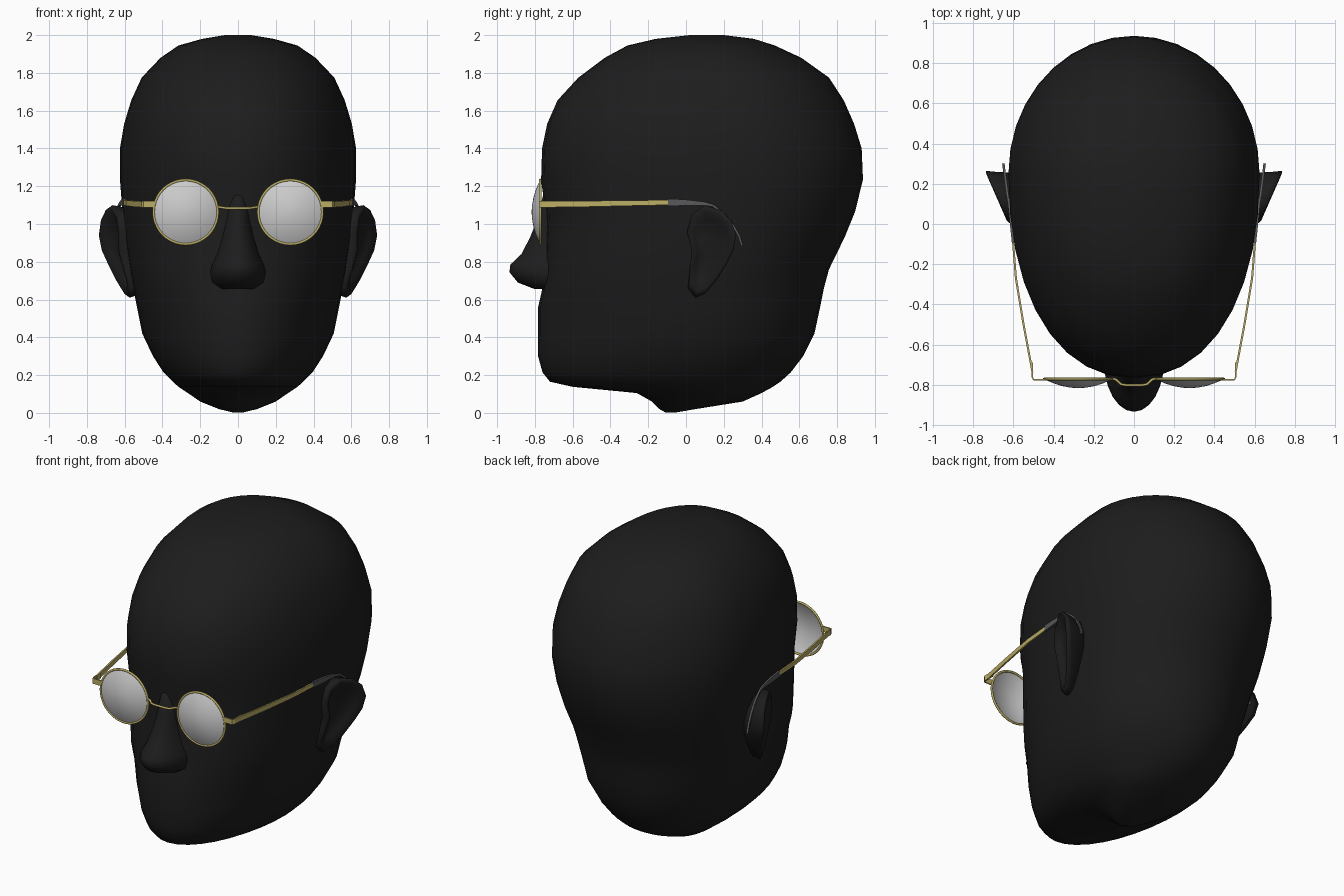
import bpy, bmesh, math
from mathutils import Vector

if "Cube" in bpy.data.objects:
    bpy.data.objects.remove(bpy.data.objects["Cube"])


def material(name, rgb):
    m = bpy.data.materials.new(name)
    m.diffuse_color = (*rgb, 1)
    m.use_nodes = True
    m.node_tree.nodes["Principled BSDF"].inputs["Base Color"].default_value = m.diffuse_color
    return m


BLACK = material("matte_black", (0.012, 0.012, 0.012))
GOLD = material("brass", (0.50, 0.42, 0.13))
DARK = material("dark_grey", (0.10, 0.10, 0.105))


def loft(name, rings, mat=None, caps=(True, True), smooth=True):
    """Skin a series of closed rings that all have the same point count."""
    bm = bmesh.new()
    vs = [[bm.verts.new(p) for p in r] for r in rings]
    n = len(rings[0])
    for a, b in zip(vs, vs[1:]):
        for i in range(n):
            j = (i + 1) % n
            bm.faces.new((a[i], a[j], b[j], b[i]))
    if caps[0]:
        bm.faces.new(vs[0])
    if caps[1]:
        bm.faces.new(vs[-1])
    bmesh.ops.recalc_face_normals(bm, faces=bm.faces)
    me = bpy.data.meshes.new(name)
    bm.to_mesh(me)
    bm.free()
    for p in me.polygons:
        p.use_smooth = smooth
    if mat:
        me.materials.append(mat)
    ob = bpy.data.objects.new(name, me)
    bpy.context.collection.objects.link(ob)
    return ob


def ribbon(name, pts, t, mat):
    """Flat strip along (x, y, z, height) points, thickness t."""
    rings = []
    for i, p in enumerate(pts):
        a, b = pts[max(i - 1, 0)], pts[min(i + 1, len(pts) - 1)]
        tan = (Vector(b[:3]) - Vector(a[:3])).normalized()
        side = tan.cross(Vector((0, 0, 1))).normalized()
        up = side.cross(tan)
        c, h = Vector(p[:3]), p[3] / 2
        rings.append([c + side * (u * t / 2) + up * (v * h)
                      for u, v in ((-1, -1), (1, -1), (1, 1), (-1, 1))])
    return loft(name, rings, mat, smooth=False)


def power(v, e):
    return math.copysign(abs(v) ** e, v)


# Head: horizontal sections (z, half width, front y, back y)
HEAD = [(0.003, .03, -.11, -.05), (.02, .10, -.14, .05), (.06, .20, -.18, .30),
        (.105, .265, -.26, .40), (.138, .315, -.60, .46), (.165, .345, -.72, .50),
        (.215, .395, -.76, .555), (.30, .45, -.783, .62), (.42, .507, -.783, .68),
        (.56, .535, -.783, .71), (.66, .555, -.76, .73), (.76, .575, -.75, .757),
        (.93, .60, -.745, .84), (1.065, .612, -.745, .895), (1.235, .625, -.767, .937),
        (1.40, .625, -.762, .93), (1.53, .603, -.735, .89), (1.655, .565, -.68, .835),
        (1.775, .51, -.57, .757), (1.88, .41, -.43, .61), (1.945, .315, -.31, .47),
        (1.98, .19, -.16, .36), (2.0, .07, .02, .20)]
N = 36
rings = []
for z, w, f, b in HEAD:
    c = f + (b - f) * 0.6
    ring = []
    for i in range(N):
        a = 2 * math.pi * i / N
        s, k = math.sin(a), math.cos(a)
        e = 2 / (2.2 if z > 0.6 else 2.0) if s < 0 else 1
        x = w * power(k, e)
        y = c + power(s, e) * ((b - c) if s > 0 else (c - f))
        # shallow eye sockets
        if s < 0:
            y += .04 * math.exp(-((abs(x) - .25) / .1) ** 2 - ((z - 1.05) / .09) ** 2)
        ring.append((x, y, z))
    rings.append(ring)
loft("head", rings, BLACK)

# Nose: sections (z, tip y, half width)
NOSE = [(1.16, -.755, .05), (1.02, -.79, .07), (.93, -.825, .09), (.84, -.872, .115),
        (.785, -.93, .14), (.745, -.935, .15), (.69, -.89, .14), (.655, -.80, .10)]
rings = []
for z, tip, w in NOSE:
    rings.append([(w * math.cos(math.pi * i / 12),
                   -.68 + (tip + .68) * math.sin(math.pi * i / 12), z) for i in range(13)])
loft("nose", rings, BLACK)

# Ear outline in the side view (y, z)
EAR = [(.10, 1.10), (.18, 1.075), (.24, 1.02), (.265, .94), (.25, .86), (.21, .78),
       (.16, .70), (.10, .63), (.05, .61), (.01, .66), (.02, .76), (.03, .86),
       (.005, .96), (.03, 1.05)]


def ear_ring(s, scale, dx, flat=None):
    out = []
    for y, z in EAR:
        y, z = .13 + (y - .13) * scale, .88 + (z - .88) * scale
        x = .55 + .07 * min(max((z - .6) / .3, 0), 1) + .44 * y + dx
        out.append((s * (flat or x), y, z))
    return out


R, LX, LZ, LY = .17, .277, 1.063, -.772   # lens radius and centre
for s, side in ((-1, "left"), (1, "right")):
    loft(side + "_ear", [ear_ring(s, .88, 0, .50), ear_ring(s, .97, -.03),
                         ear_ring(s, 1, 0), ear_ring(s, .88, .006),
                         ear_ring(s, .70, -.025), ear_ring(s, .3, -.045)], BLACK)

    # Domed lens
    rings = []
    for r in (R, .15, .12, .08, .04, .01):
        y = LY - .045 * (1 - (r / R) ** 2)
        rings.append([(s * LX + r * math.cos(a * math.pi / 20), y,
                       LZ + r * math.sin(a * math.pi / 20)) for a in range(40)])
    loft(side + "_lens", rings, caps=(False, True))

    # Wire rim
    bpy.ops.mesh.primitive_torus_add(major_radius=R, minor_radius=.007,
                                     major_segments=40, minor_segments=8,
                                     location=(s * LX, LY, LZ),
                                     rotation=(math.pi / 2, 0, 0))
    rim = bpy.context.object
    rim.name = side + "_rim"
    rim.data.materials.append(GOLD)
    bpy.ops.object.shade_smooth()

    # Hinge, temple arm and curled tip
    ribbon(side + "_hinge", [(s * .44, LY - .003, 1.105, .034), (s * .50, LY - .003, 1.105, .034),
                             (s * .507, LY + .01, 1.105, .034), (s * .508, -.69, 1.105, .034)],
           .008, GOLD)
    ribbon(side + "_temple", [(s * .506, -.735, 1.104, .032), (s * .55, -.50, 1.107, .031),
                              (s * .588, -.27, 1.111, .028), (s * .603, -.08, 1.114, .026)],
           .010, GOLD)
    ribbon(side + "_temple_tip", [(s * .602, -.095, 1.115, .038), (s * .612, 0, 1.113, .032),
                                  (s * .622, .10, 1.108, .018), (s * .63, .145, 1.097, .012),
                                  (s * .637, .20, 1.055, .011), (s * .643, .245, 1.0, .011),
                                  (s * .648, .28, .94, .011), (s * .65, .297, .887, .011)],
           .012, DARK)

# Nose bridge wire
cu = bpy.data.curves.new("bridge", "CURVE")
cu.dimensions = "3D"
cu.bevel_depth = .007
cu.bevel_resolution = 2
cu.use_fill_caps = True
path = [(-.108, -.770, 1.09), (-.09, -.775, 1.088), (-.065, -.798, 1.084), (-.04, -.803, 1.083)]
path += [(-x, y, z) for x, y, z in reversed(path)]
sp = cu.splines.new("POLY")
sp.points.add(len(path) - 1)
for p, co in zip(sp.points, path):
    p.co = (*co, 1)
cu.materials.append(GOLD)
bpy.context.collection.objects.link(bpy.data.objects.new("bridge", cu))
